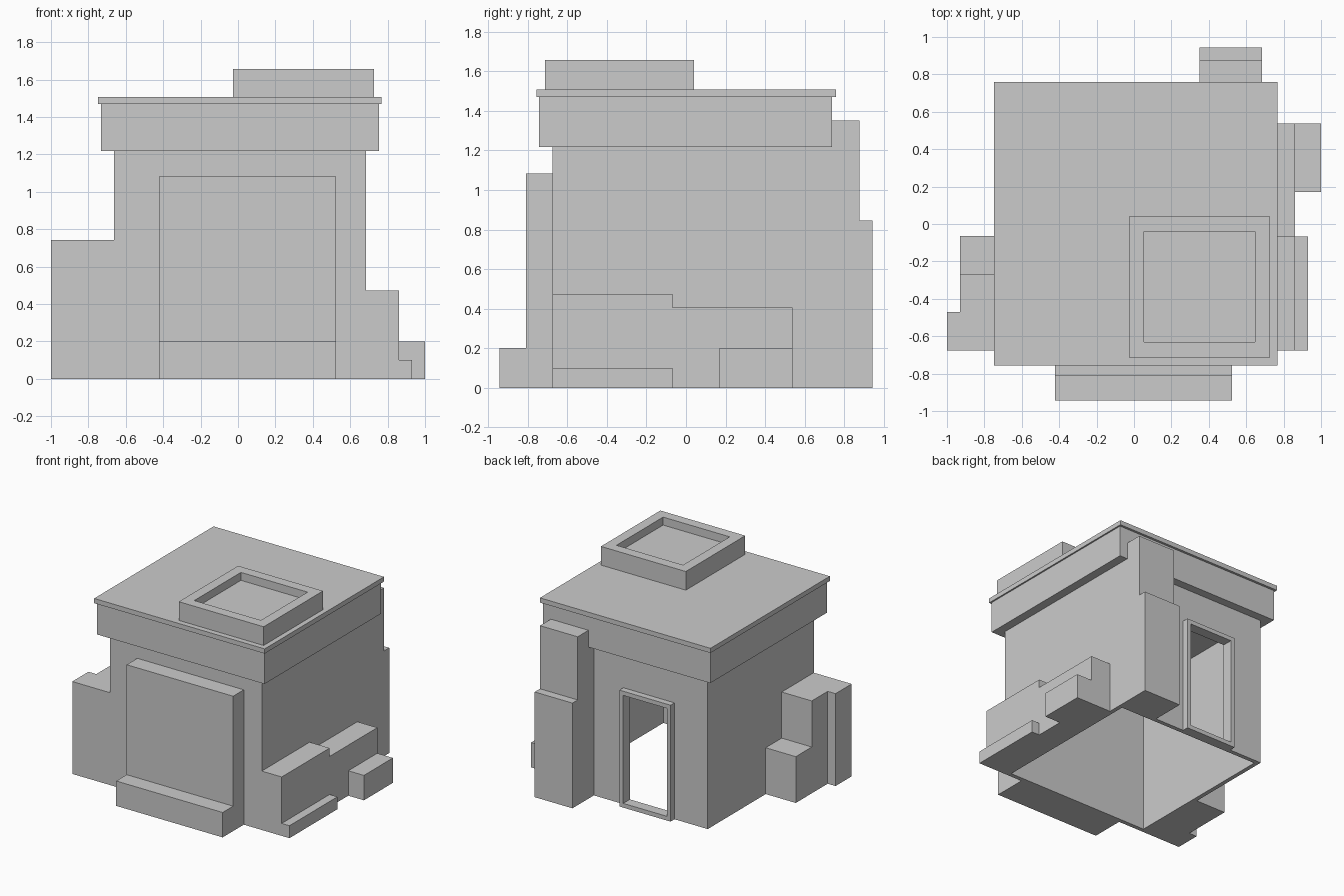
import bpy
import bmesh

if "Cube" in bpy.data.objects:
    bpy.data.objects.remove(bpy.data.objects["Cube"])


def box(name, x0, x1, y0, y1, z0, z1, helper=False):
    """Axis-aligned box from its limits."""
    bm = bmesh.new()
    bmesh.ops.create_cube(bm, size=1)
    for v in bm.verts:
        v.co.x = x1 if v.co.x > 0 else x0
        v.co.y = y1 if v.co.y > 0 else y0
        v.co.z = z1 if v.co.z > 0 else z0
    me = bpy.data.meshes.new(name)
    bm.to_mesh(me)
    bm.free()
    ob = bpy.data.objects.new(name, me)
    bpy.context.collection.objects.link(ob)
    if helper:
        ob.hide_render = True
        ob.display_type = 'WIRE'
    return ob


def cut(ob, cutter):
    m = ob.modifiers.new(cutter.name, 'BOOLEAN')
    m.operation = 'DIFFERENCE'
    m.solver = 'EXACT'
    m.object = cutter


L, R, F, B = -0.663, 0.684, -0.675, 0.671   # outer wall planes
T = 0.034                                   # wall and door trim thickness
H = 1.217                                   # wall height

# Hollow walls, open underneath, with a doorway at the back
walls = box("walls", L, R, F, B, 0, H)
room = box("room_cutter", L + T, R - T, F + T, B - T, -0.1, H + 0.1, True)
DL, DR, DH = -0.368, 0.087, 0.935
frame = box("door_frame", DL, DR, B, B + 0.05, 0, DH)
doorway = box("doorway_cutter", DL + T, DR - T, B - 0.15, B + 0.15, T, DH - T, True)
cut(walls, room)
cut(walls, doorway)
cut(frame, doorway)

# Roof band and overhanging slab
box("roof_band", -0.733, 0.755, -0.742, 0.739, H, 1.47)
box("roof_slab", -0.748, 0.767, -0.757, 0.758, 1.47, 1.508)

# Rooftop vent with a sunken top
vent = box("roof_vent", -0.027, 0.727, -0.713, 0.041, 1.508, 1.658)
recess = box("vent_recess_cutter", 0.054, 0.646, -0.632, -0.04, 1.594, 1.75, True)
cut(vent, recess)

# Front panel and its plinth
box("front_panel", -0.422, 0.524, -0.81, F, 0, 1.083)
box("front_plinth", -0.422, 0.524, -0.943, -0.81, 0, 0.2)

# Left side cabinets
box("left_cabinet", -1.0, L, F, -0.47, 0, 0.742)
box("left_cabinet_middle", -0.93, L, -0.47, -0.268, 0, 0.742)
box("left_cabinet_low", -0.93, L, -0.268, -0.065, 0, 0.372)

# Right side units with step and small box
box("right_unit_front", R, 0.861, F, -0.067, 0, 0.473)
box("right_step", 0.861, 0.93, F, -0.067, 0, 0.1)
box("right_unit_rear", R, 0.861, -0.067, 0.538, 0, 0.406)
box("right_small_box", 0.861, 1.0, 0.17, 0.538, 0, 0.2)

# Stepped chimney at the back corner
box("chimney", 0.349, R, B, 0.876, 0, 1.352)
box("chimney_base", 0.349, R, 0.876, 0.943, 0, 0.845)
